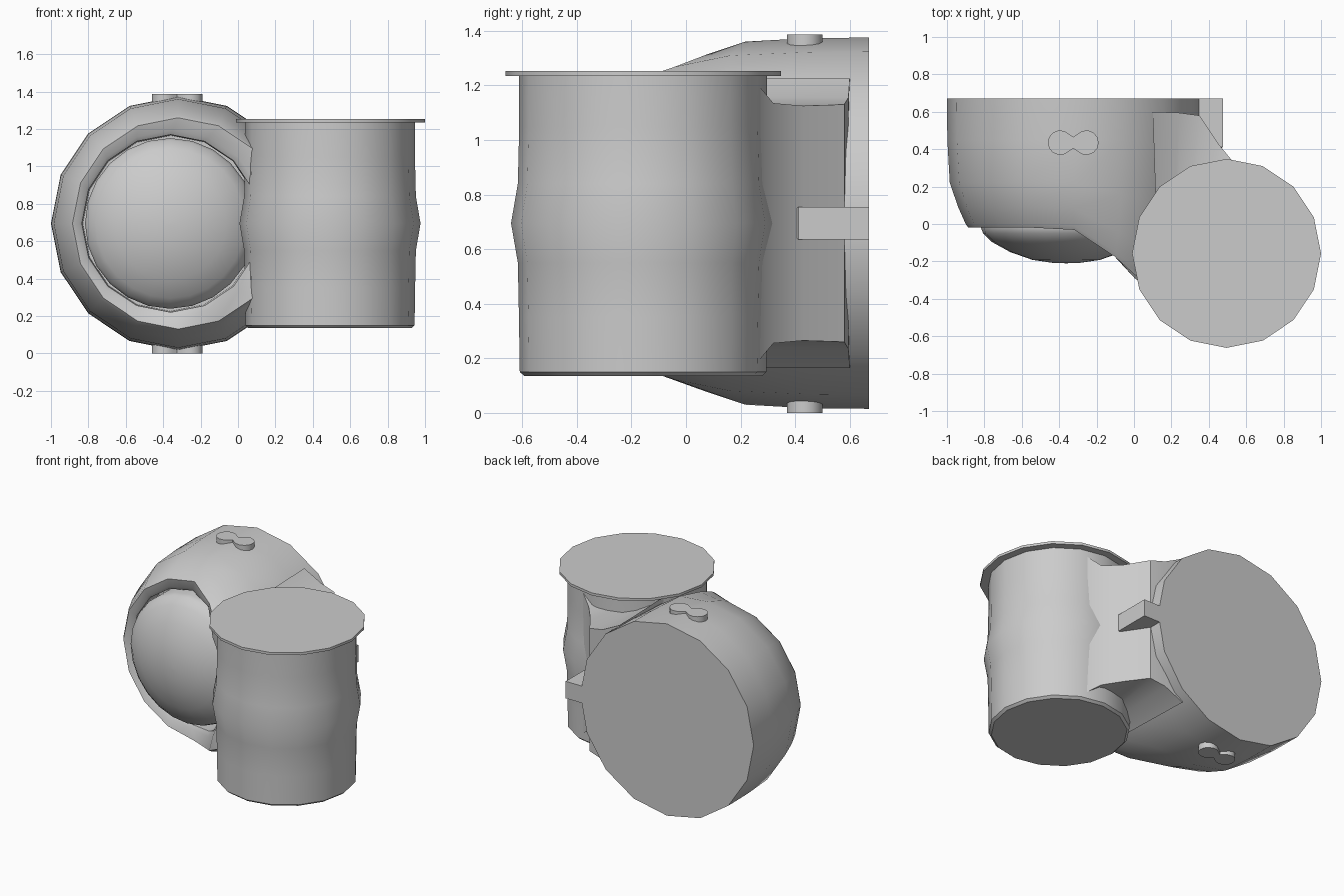
import bpy, bmesh
from math import sin, cos, pi, radians

if "Cube" in bpy.data.objects:
    bpy.data.objects.remove(bpy.data.objects["Cube"])


def finish(name, bm, angle=35):
    bmesh.ops.recalc_face_normals(bm, faces=bm.faces)
    me = bpy.data.meshes.new(name)
    bm.to_mesh(me)
    bm.free()
    ob = bpy.data.objects.new(name, me)
    bpy.context.collection.objects.link(ob)
    bpy.ops.object.select_all(action='DESELECT')
    ob.select_set(True)
    bpy.context.view_layer.objects.active = ob
    if angle:
        bpy.ops.object.shade_smooth_by_angle(angle=radians(angle))
    return ob


def loft(name, rings, angle=35):
    """Skin a list of equal-length point loops and cap both ends."""
    bm = bmesh.new()
    loops = [[bm.verts.new(p) for p in ring] for ring in rings]
    n = len(loops[0])
    for a, b in zip(loops, loops[1:]):
        for i in range(n):
            j = (i + 1) % n
            bm.faces.new((a[i], a[j], b[j], b[i]))
    bm.faces.new(loops[0])
    bm.faces.new(loops[-1])
    return finish(name, bm, angle)


def ring_z(cx, cy, r, z, n=16):
    return [(cx + r * cos(2 * pi * i / n), cy + r * sin(2 * pi * i / n), z) for i in range(n)]


def ring_y(cx, cz, r, y, n=16, sweep=0):
    pts = []
    for i in range(n):
        x = cx + r * cos(2 * pi * i / n)
        fwd = min(1.75 * max(x + 0.4, 0) ** 2, 0.32)   # front edge sweeps toward the cylinder
        pts.append((x, y - sweep * fwd, cz + r * sin(2 * pi * i / n)))
    return pts


CZ = 0.695

# Round housing: back plate, curved side, swept front rim and recess
profile = [(0.68, 0.67, -0.32, 0), (0.678, 0.45, -0.32, 0), (0.665, 0.22, -0.32, 0.3),
           (0.62, 0.09, -0.32, 0.75), (0.58, 0.0, -0.32, 0.95), (0.565, -0.02, -0.32, 1),
           (0.50, -0.005, -0.35, 1), (0.475, 0.01, -0.36, 1), (0.47, 0.12, -0.36, 0)]
loft("housing", [ring_y(cx, CZ, r, y, sweep=w) for r, y, cx, w in profile])

# Domed front cap inside the rim
dome = [(0.455, 0.12), (0.456, -0.02), (0.445, -0.05), (0.40, -0.095), (0.30, -0.15),
        (0.18, -0.192), (0.07, -0.208), (0.005, -0.21)]
loft("front_dome", [ring_y(-0.362, CZ, r, y, 24) for r, y in dome], 50)

# Upright cylinder with slight mid bulge
barrel = [(0.435, 0.135), (0.452, 0.15), (0.455, 0.35), (0.459, 0.55), (0.484, 0.695),
          (0.459, 0.84), (0.454, 1.05), (0.454, 1.237)]
loft("cylinder", [ring_z(0.492, -0.157, r, z) for r, z in barrel])

# Flat lid
loft("lid", [ring_z(0.495, -0.157, 0.505, z) for z in (1.235, 1.253)])

# Neck flaring between housing and cylinder
sections = [((0.13, -0.30), (0.10, 0.60), 0.53), ((0.20, -0.30), (0.24, 0.595), 0.46),
            ((0.25, -0.28), (0.35, 0.58), 0.435), ((0.32, -0.25), (0.45, 0.43), 0.43),
            ((0.42, -0.20), (0.54, 0.32), 0.44), ((0.52, -0.20), (0.62, 0.27), 0.50)]
loft("neck", [[(*f, CZ - h), (*b, CZ - h), (*b, CZ + h), (*f, CZ + h)] for f, b, h in sections])

# Side tab at the back
bm = bmesh.new()
bmesh.ops.create_cube(bm, size=1)
for v in bm.verts:
    v.co = (0.39 + v.co.x * 0.17, 0.535 + v.co.y * 0.27, CZ + v.co.z * 0.12)
bmesh.ops.bevel(bm, geom=[e for e in bm.edges if all(v.co.y < 0.5 for v in e.verts)],
                offset=0.012, segments=1, affect='EDGES')
finish("side_tab", bm, 30)

# Figure-eight pads on top and bottom
half = [(0.07 + 0.066 * cos(a), 0.066 * sin(a)) for a in [radians(-135 + 270 * i / 10) for i in range(11)]]
outline = half + [(0, 0.03)] + [(-x, -y) for x, y in half] + [(0, -0.03)]
for name, z0, z1 in (("top_pad", 1.33, 1.386), ("bottom_pad", 0.0, 0.06)):
    loft(name, [[(-0.325 + x, 0.435 + y, z) for x, y in outline] for z in (z0, z1)])
